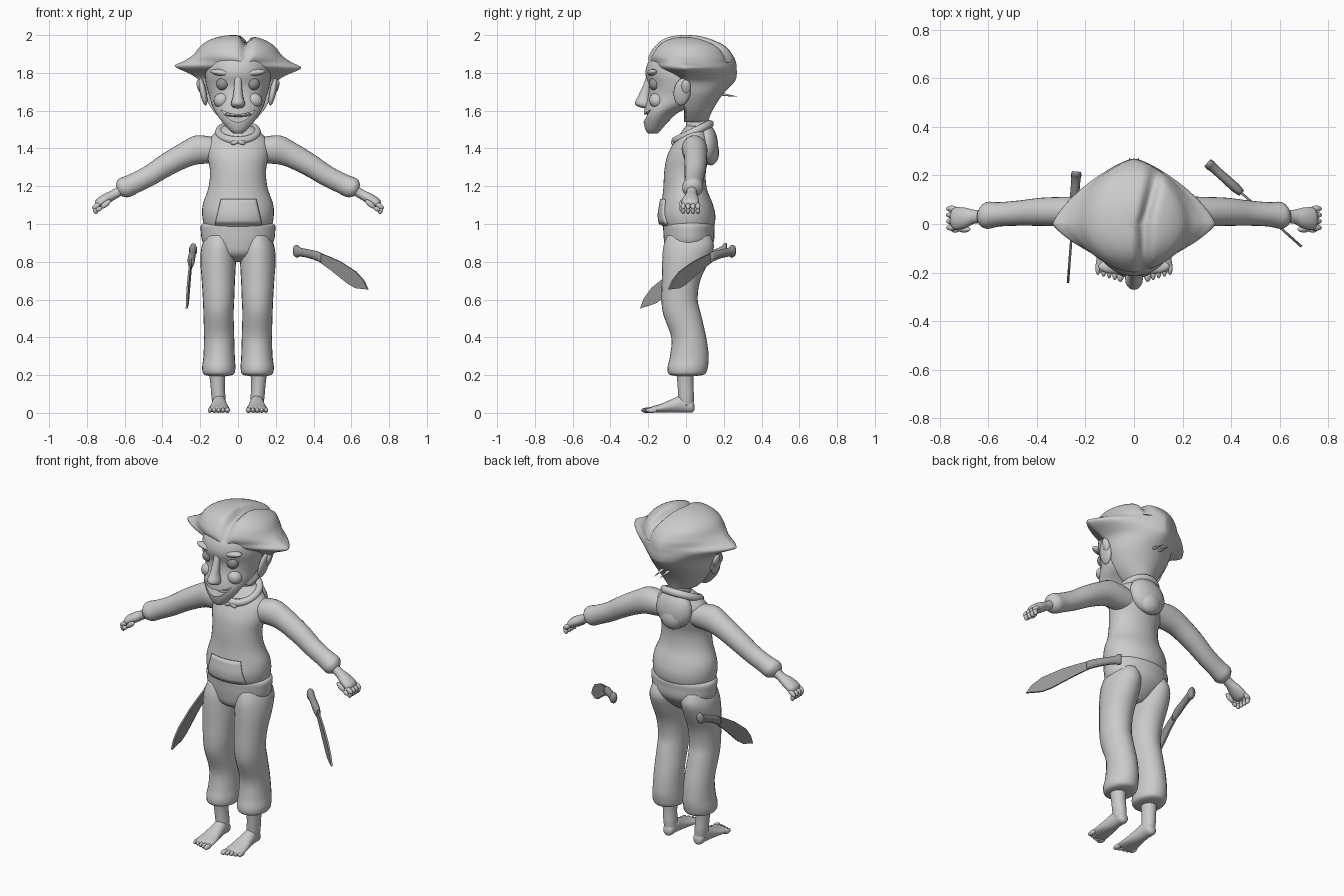
import bpy, bmesh, math
from mathutils import Vector, Matrix

if "Cube" in bpy.data.objects:
    bpy.data.objects.remove(bpy.data.objects["Cube"])


def paint(name, v):
    m = bpy.data.materials.new(name)
    m.diffuse_color = (v, v, v, 1)
    m.use_nodes = True
    m.node_tree.nodes["Principled BSDF"].inputs["Base Color"].default_value = m.diffuse_color
    return m


GREY = paint("light_grey", 0.6)
DARK = paint("dark_grey", 0.3)
X, Y, Z = Vector((1, 0, 0)), Vector((0, 1, 0)), Vector((0, 0, 1))


def finish(name, bm, mat=GREY, mirror=False, smooth=True):
    bmesh.ops.recalc_face_normals(bm, faces=bm.faces[:])
    for f in bm.faces:
        f.smooth = smooth
    me = bpy.data.meshes.new(name)
    bm.to_mesh(me)
    bm.free()
    me.materials.append(mat)
    ob = bpy.data.objects.new(name, me)
    bpy.context.collection.objects.link(ob)
    if mirror:
        ob.modifiers.new("mirror", 'MIRROR').use_mirror_merge = False
    return ob


def resample(rows, n):
    """Smooth curve through the rows; a row is x, y, z, width, front, back, pointedness."""
    rows = [r if len(r) == 7 else (*r[:5], r[4], 1.0) for r in rows]
    out = []
    for i in range(len(rows) - 1):
        a, b, c, d = (rows[max(0, min(len(rows) - 1, i + k))] for k in (-1, 0, 1, 2))
        for s in range(n):
            t = s / n
            out.append([q + 0.5 * t * (r - p + t * (2 * p - 5 * q + 4 * r - w + t * (3 * (q - r) + w - p)))
                        for p, q, r, w in zip(a, b, c, d)])
    return out + [list(rows[-1])]


def loft(name, rows, side=X, up=Y, n=4, seg=24, mirror=False, mat=GREY, shift=None):
    bm = bmesh.new()
    rings = []
    for x, y, z, ra, rf, rb, p in resample(rows, n):
        ring = []
        for k in range(seg):
            c, s = math.cos(math.tau * k / seg), math.sin(math.tau * k / seg)
            co = Vector((x, y, z)) + side * (ra * math.copysign(abs(c) ** p, c)) \
                + up * ((rb if s > 0 else rf) * math.copysign(abs(s) ** p, s))
            ring.append(bm.verts.new(shift(co) if shift else co))
        rings.append(ring)
    for a, b in zip(rings, rings[1:]):
        for k in range(seg):
            j = (k + 1) % seg
            bm.faces.new((a[k], a[j], b[j], b[k]))
    bm.faces.new(rings[0])
    bm.faces.new(rings[-1])
    return finish(name, bm, mat, mirror)


def blobs(name, items, mirror=True, mat=GREY):
    """Ellipsoids: centre, radii, turn about y, turn about x."""
    bm = bmesh.new()
    for pos, rad, ry, rx in items:
        m = Matrix.Translation(pos) @ Matrix.Rotation(ry, 4, 'Y') @ Matrix.Rotation(rx, 4, 'X') \
            @ Matrix.Diagonal((*rad, 1))
        bmesh.ops.create_uvsphere(bm, u_segments=16, v_segments=10, radius=1, matrix=m)
    return finish(name, bm, mat, mirror)


def upright(table):
    """z, half width, front y, back y -> loft rows."""
    return [(0, (f + b) / 2, z, w, (b - f) / 2) for z, w, f, b in table]


# Sweater body
torso = upright([(0.985, .165, -.11, .13), (0.995, .18, -.13, .15), (1.05, .19, -.14, .155), (1.11, .185, -.13, .14),
                 (1.19, .157, -.12, .11), (1.28, .148, -.115, .105), (1.36, .162, -.10, .125),
                 (1.43, .16, -.065, .13), (1.48, .125, -.03, .12), (1.52, .075, .0, .115)])
loft("sweater", torso, seg=40)

# Front pocket following the sweater surface
bm = bmesh.new()
body = resample(torso, 6)
cols = 14
grid = []
for i in range(7):
    z = 1.0 + 0.13 * i / 6
    r = min(body, key=lambda q: abs(q[2] - z))
    w = 0.122 - 0.03 * i / 6
    row = []
    for j in range(cols + 1):
        x = 0.003 + w * (2 * j / cols - 1)
        row.append(bm.verts.new((x, r[1] - r[4] * math.sqrt(1 - (x / r[3]) ** 2) - .004, z)))
    grid.append(row)
for a, b in zip(grid, grid[1:]):
    for j in range(cols):
        bm.faces.new((a[j], a[j + 1], b[j + 1], b[j]))
pocket = finish("pocket", bm)
sol = pocket.modifiers.new("thickness", 'SOLIDIFY')
sol.thickness, sol.offset = 0.014, 0

# Sleeves and hands
slope = Vector((.5, 0, .866))
loft("sleeves", [(.09, .045, 1.395, .065, .075), (.18, .045, 1.395, .068, .085), (.27, .05, 1.37, .062, .068),
                 (.38, .05, 1.312, .058, .06), (.47, .045, 1.255, .052, .055), (.55, .04, 1.215, .05, .054),
                 (.605, .035, 1.19, .055, .055), (.63, .03, 1.175, .034, .034)], Y, slope, mirror=True)
loft("palms", [(.60, .03, 1.19, .028, .028), (.655, .03, 1.157, .028, .025), (.695, .025, 1.135, .042, .028),
               (.735, .022, 1.11, .046, .026), (.75, .022, 1.10, .03, .015)], Y, slope, mirror=True)
fingers = []
for k in range(4):
    y = -.015 + .026 * k
    fingers += [((.75, y, 1.095), (.026, .013, .014), .6, 0), ((.755, y, 1.072), (.013, .012, .02), .3, 0)]
fingers += [((.70, -.022, 1.105), (.034, .013, .014), .7, 0), ((.735, -.025, 1.08), (.018, .011, .012), .5, 0)]
blobs("fingers", fingers)

# Trousers
loft("trouser_seat", upright([(0.80, .05, -.04, .05), (0.84, .13, -.10, .10), (0.90, .185, -.115, .145),
                              (0.96, .197, -.12, .15), (0.995, .195, -.12, .15), (1.01, .17, -.10, .13)]), seg=36)
legs = [(.94, .10, .07, -.10, .13), (.88, .103, .09, -.12, .148), (.80, .105, .094, -.126, .12),
        (.70, .104, .088, -.128, .075), (.60, .103, .083, -.13, .062), (.52, .103, .08, -.12, .08),
        (.40, .10, .08, -.078, .107), (.30, .10, .083, -.085, .12), (.24, .102, .088, -.098, .115),
        (.205, .102, .08, -.09, .10), (.195, .105, .045, -.05, .05)]
loft("trouser_legs", [(x, (f + b) / 2, z, w, (b - f) / 2) for z, x, w, f, b in legs], mirror=True)

# Ankles, feet, toes
loft("ankles", [(.11, -.005, .22, .045, .047), (.108, -.003, .15, .038, .042), (.104, 0, .09, .037, .042),
                (.10, 0, .04, .034, .04)], mirror=True)
loft("feet", [(.10, .044, .03, .012, .014), (.10, .03, .035, .03, .033), (.10, -.02, .048, .036, .046),
              (.10, -.07, .038, .043, .037), (.10, -.13, .025, .053, .024), (.10, -.185, .017, .056, .016),
              (.10, -.20, .014, .04, .01)], X, Z, mirror=True)
blobs("toes", [((.056 + .023 * k, -.208 + .007 * k, .014), (.015 if k == 0 else .011, .03, .014), 0, 0)
               for k in range(5)])

# Neck, collar, hood
loft("neck", upright([(1.46, .08, 0, .13), (1.52, .066, 0, .12), (1.6, .064, -.005, .12), (1.68, .08, -.02, .14)]))
bpy.ops.mesh.primitive_torus_add(location=(0, .035, 1.485), rotation=(.45, 0, 0), major_radius=.1,
                                 minor_radius=.022, major_segments=36, minor_segments=10)
collar = bpy.context.object
collar.name = "collar"
collar.data.materials.append(GREY)
collar.data.shade_smooth()
blobs("hood", [((0, .11, 1.425), (.115, .06, .11), 0, .1), ((0, .125, 1.385), (.075, .05, .075), 0, .1)], False)
blobs("neck_tie", [((.018, -.07, 1.432), (.022, .01, .012), .3, 0)])

# Head with an open smiling mouth
head = loft("head", upright([(1.48, .025, -.2, -.15), (1.50, .05, -.215, -.13), (1.545, .088, -.225, -.09),
                             (1.59, .118, -.222, -.04), (1.63, .138, -.215, .05), (1.68, .152, -.2, .12),
                             (1.735, .168, -.197, .15), (1.80, .174, -.215, .16), (1.87, .165, -.192, .15),
                             (1.93, .12, -.12, .10)]), seg=48)
bm = bmesh.new()
arc = [i / 8 - 1 for i in range(17)]
outline = [(.092 * t, 1.58 + .025 * t * t) for t in arc] + [(.092 * t, 1.54 + .065 * t * t) for t in arc[-2:0:-1]]
face = bm.faces.new([bm.verts.new((x, -.35, z)) for x, z in outline])
ext = bmesh.ops.extrude_face_region(bm, geom=[face])
bmesh.ops.translate(bm, vec=(0, .19, 0), verts=[v for v in ext["geom"] if isinstance(v, bmesh.types.BMVert)])
cutter = finish("mouth_cutter", bm, smooth=False)
cutter.hide_render = True
cutter.hide_set(True)
cut = head.modifiers.new("mouth", 'BOOLEAN')
cut.object, cut.operation, cut.solver = cutter, 'DIFFERENCE', 'EXACT'
blobs("upper_teeth", [((0, -.15, 1.58), (.075, .058, .013), 0, 0)], False)

# Nose, brows, eyes, ears
loft("nose", [(0, -.195, 1.79, .018, .012), (0, -.205, 1.74, .02, .02), (0, -.22, 1.68, .026, .032),
              (0, -.225, 1.64, .037, .046), (0, -.215, 1.62, .03, .035), (0, -.205, 1.612, .01, .01)], seg=16)
blobs("brows", [((.08, -.175, 1.80), (.068, .03, .018), -.12, 0)])
blobs("cheeks", [((.085, -.155, 1.655), (.045, .04, .04), .4, 0)])
blobs("eyes", [((.08, -.165, 1.742), (.035, .032, .035), 0, 0)], mat=DARK)
blobs("ears", [((.185, -.02, 1.70), (.018, .045, .075), .2, -.15), ((.2, .0, 1.725), (.016, .025, .04), .3, 0)])


# Swept hair with side points and an off-centre parting
def parting(co):
    if co.z > 1.86:
        d = (co.x - .04 - .25 * max(0, co.y)) / .024
        co.z -= .04 * math.exp(-d * d)
    co.z += .015 * min(0, co.x) * -2
    return co


hair = [(2.0, .01, .01, .01, 1), (1.995, .07, .07, .07, 1), (1.975, .14, .125, .14, 1), (1.94, .195, .165, .21, 1),
        (1.89, .235, .197, .25, 1.15), (1.855, .285, .192, .265, 1.4), (1.825, .335, .17, .268, 1.5),
        (1.785, .25, .08, .268, 1.3), (1.75, .205, .03, .255, 1.2), (1.68, .18, .02, .19, 1),
        (1.60, .135, .01, .14, 1), (1.54, .08, .01, .115, 1)]
loft("hair", [(0, 0, *r[:1], *r[1:]) for r in hair], seg=72, shift=parting)
loft("nape_strands", [(.02, .14, 1.70, .018, .012), (.02, .20, 1.685, .01, .007), (.018, .272, 1.675, .001, .001)],
     X, Z, seg=8, mirror=True)


# Curved blades with grips
def machete(tag, origin, heading, tilt):
    u = Vector((*heading, 0)).normalized()
    nrm = u.cross(Z)
    c, s = math.cos(tilt), math.sin(tilt)

    def place(a, h):
        return Vector(origin) + u * (a * c + h * s) + Z * (h * c - a * s)

    blade = [(.15, -.012), (.24, -.038), (.32, -.065), (.32, -.15), (.25, -.108), (.16, -.06)]
    blade = blade[:3] + [(.43, -.118), (.485, -.165), (.515, -.212), (.43, -.205), (.38, -.185)] + blade[3:]
    bm = bmesh.new()
    sides = [[bm.verts.new(place(a, h) + nrm * t) for a, h in blade] for t in (-.005, .005)]
    bm.faces.new(sides[0])
    bm.faces.new(sides[1])
    for i in range(len(blade)):
        j = (i + 1) % len(blade)
        bm.faces.new((sides[0][i], sides[0][j], sides[1][j], sides[1][i]))
    finish(tag + "_blade", bm, DARK, smooth=False)
    grip = [(-.004, -.008, .018, .03), (.012, -.01, .022, .034), (.03, -.013, .019, .024), (.09, -.022, .019, .023),
            (.15, -.034, .02, .026), (.185, -.045, .014, .026)]
    loft(tag + "_grip", [(*place(a, h), w, t) for a, h, w, t in grip], nrm, Z, n=2, seg=12, mat=DARK)


machete("left_machete", (.305, .25, .865), (.375, -.335), 0)
machete("right_machete", (-.237, .21, .875), (-.035, -.455), math.radians(13))
